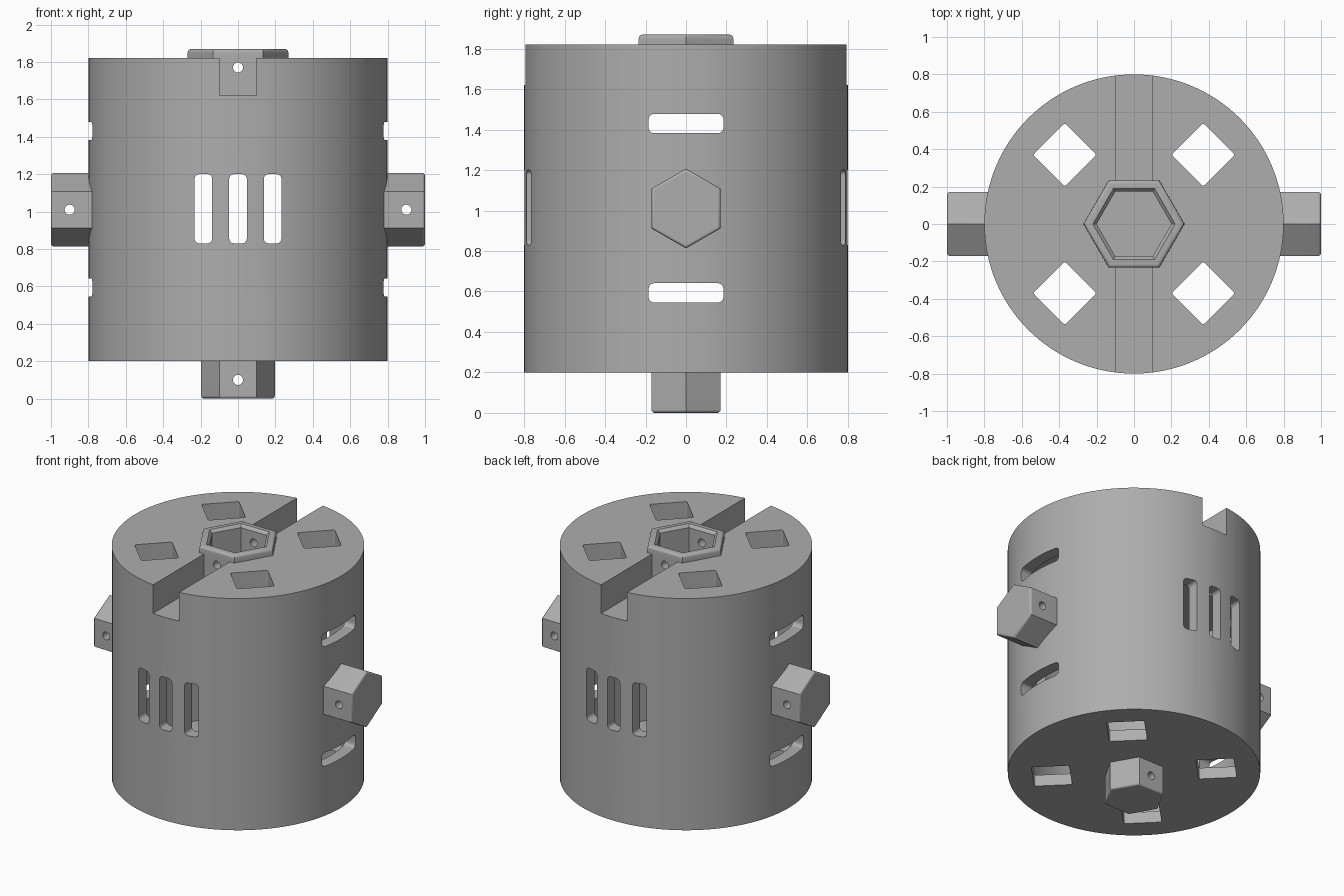
import bpy, bmesh, math
from mathutils import Matrix, Vector

cube = bpy.data.objects.get("Cube")
if cube:
    bpy.data.objects.remove(cube, do_unlink=True)

grey = bpy.data.materials.new("matte grey")
grey.use_nodes = True
grey.diffuse_color = (0.42, 0.42, 0.42, 1)
grey.node_tree.nodes["Principled BSDF"].inputs["Base Color"].default_value = grey.diffuse_color

TURN = {"Z": Matrix.Identity(4),
        "X": Matrix.Rotation(math.pi / 2, 4, "Y"),
        "Y": Matrix.Rotation(math.pi / 2, 4, "X")}


def ring(radius, sides):
    return [(radius * math.cos(2 * math.pi * i / sides),
             radius * math.sin(2 * math.pi * i / sides)) for i in range(sides)]


def rounded_rect(w, h, r, steps=4):
    pts = []
    for k, (sx, sy) in enumerate([(1, 1), (-1, 1), (-1, -1), (1, -1)]):
        for s in range(steps + 1):
            a = math.pi / 2 * (k + s / steps)
            pts.append((sx * (w / 2 - r) + r * math.cos(a), sy * (h / 2 - r) + r * math.sin(a)))
    return pts


def prism(name, outline, depth, centre, axis="Z", bevel=0, spin=0, top_scale=1):
    """Extrude an outline along an axis, optionally rounding the end edges."""
    bm = bmesh.new()
    low = [bm.verts.new((u, v, -depth / 2)) for u, v in outline]
    high = [bm.verts.new((u * top_scale, v * top_scale, depth / 2)) for u, v in outline]
    caps = [bm.faces.new(low[::-1]), bm.faces.new(high)]
    for i in range(len(low)):
        j = (i + 1) % len(low)
        bm.faces.new((low[i], low[j], high[j], high[i]))
    if bevel:
        edges = list({e for f in caps for e in f.edges})
        bmesh.ops.bevel(bm, geom=edges, offset=bevel, segments=3, profile=0.5, affect="EDGES")
    bm.transform(Matrix.Translation(Vector(centre)) @ TURN[axis] @ Matrix.Rotation(spin, 4, "Z"))
    bmesh.ops.recalc_face_normals(bm, faces=bm.faces)
    mesh = bpy.data.meshes.new(name)
    bm.to_mesh(mesh)
    bm.free()
    mesh.materials.append(grey)
    obj = bpy.data.objects.new(name, mesh)
    bpy.context.collection.objects.link(obj)
    return obj


def combine(target, other, operation="DIFFERENCE"):
    mod = target.modifiers.new("combine", "BOOLEAN")
    mod.operation, mod.object, mod.solver = operation, other, "EXACT"
    bpy.context.view_layer.objects.active = target
    bpy.ops.object.modifier_apply(modifier=mod.name)
    bpy.data.objects.remove(other, do_unlink=True)


def finish(obj):
    bpy.ops.object.select_all(action="DESELECT")
    obj.select_set(True)
    bpy.context.view_layer.objects.active = obj
    bpy.ops.object.shade_smooth_by_angle(angle=math.radians(35))
    obj.modifiers.new("flat caps", "WEIGHTED_NORMAL").keep_sharp = True


def cut(outline, depth, centre, axis="Z", **kw):
    combine(body, prism("cutter", outline, depth, centre, axis, **kw))


# Hollow drum with a thick lid and a groove across it
body = prism("drum_body", ring(0.8, 128), 1.62, (0, 0, 1.01), bevel=0.02)
cut(ring(0.72, 128), 1.26, (0, 0, 0.91))
cut(rounded_rect(0.2, 2, 0.01), 0.4, (0, 0, 1.82))

# Hexagonal socket collar standing in the groove
collar = prism("collar", ring(0.27, 6), 0.27, (0, 0, 1.735), bevel=0.02)
combine(body, collar, "UNION")
cut(ring(0.2, 6), 0.3, (0, 0, 1.81))
cut(ring(0.19, 6), 0.04, (0, 0, 1.86), top_scale=1.21)
cut(ring(0.027, 24), 0.8, (0, 0, 1.77), "Y")

# Vertical vents through front and back
for x in (-0.185, 0, 0.185):
    cut(rounded_rect(0.094, 0.37, 0.025), 2, (x, 0, 1.015), "Y")

# Horizontal vents through both sides
for z in (0.593, 1.43):
    cut(rounded_rect(0.096, 0.37, 0.028), 2, (0, 0, z), "X")

# Diamond openings through lid and floor
for sx in (-1, 1):
    for sy in (-1, 1):
        cut(rounded_rect(0.24, 0.24, 0.012), 2.4, (sx * 0.37, sy * 0.37, 1), spin=math.pi / 4)
finish(body)

# Hexagonal pegs, each drilled crosswise for a pin
pegs = [("bottom_peg", (0, 0, 0.11), "Z", 0.22, (0, 0, 0.1)),
        ("left_peg", (0.875, 0, 1.01), "X", 0.25, (0.9, 0, 1.01)),
        ("right_peg", (-0.875, 0, 1.01), "X", 0.25, (-0.9, 0, 1.01))]
for name, centre, axis, length, hole in pegs:
    peg = prism(name, ring(0.197, 6), length, centre, axis, bevel=0.015)
    combine(peg, prism("cutter", ring(0.027, 24), 1, hole, "Y"))
    finish(peg)
